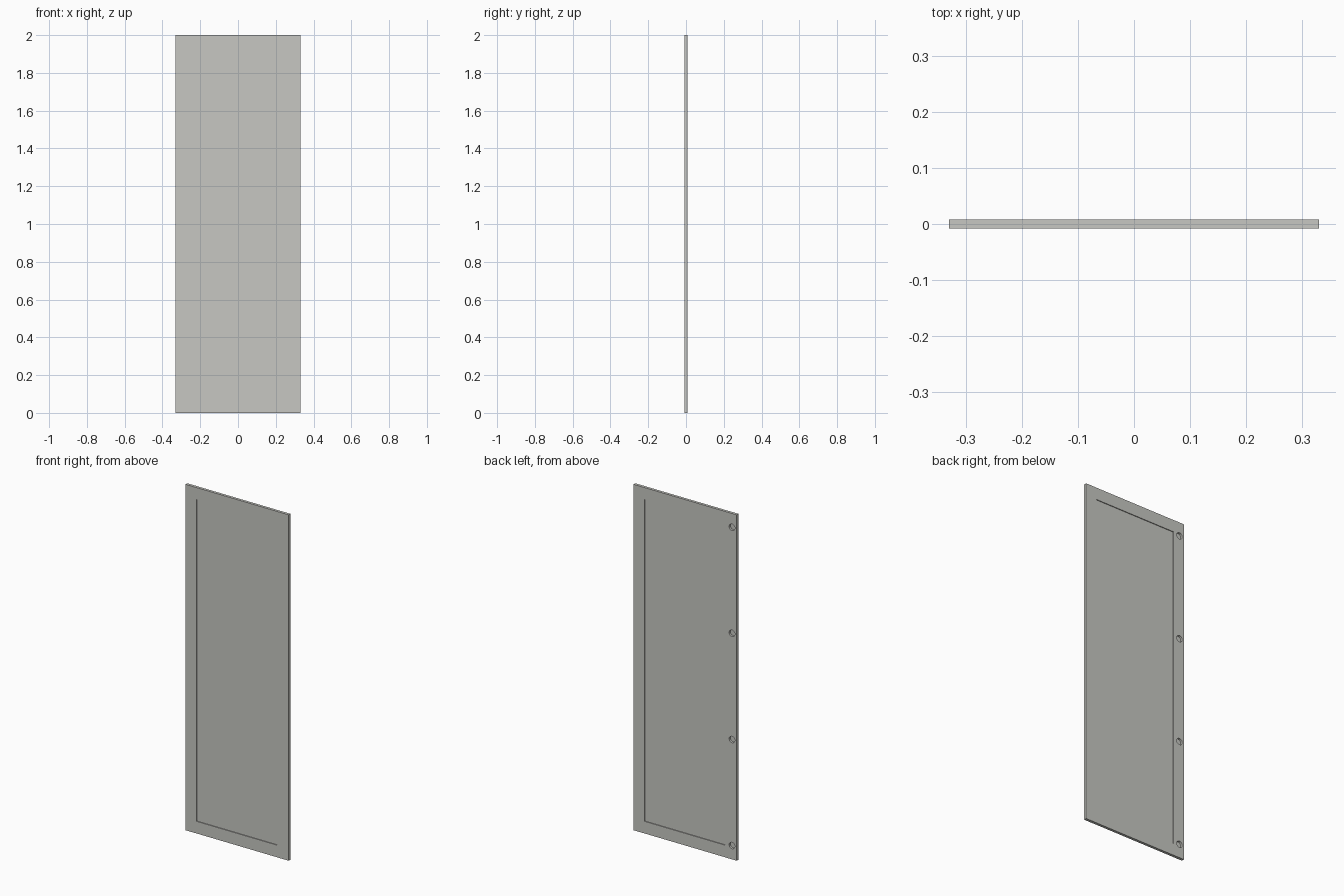
import bpy
import math

if "Cube" in bpy.data.objects:
    bpy.data.objects.remove(bpy.data.objects["Cube"], do_unlink=True)

WIDTH, HEIGHT, THICK = 0.66, 2.0, 0.0165
FRAME = 0.07            # width of stiles and rails
HINGE_X = -0.30
HINGE_Z = [0.08, 0.693, 1.307, 1.92]

paint = bpy.data.materials.new("warm_grey_paint")
paint.use_nodes = True
colour = (0.57, 0.575, 0.54, 1)
paint.diffuse_color = colour
paint.node_tree.nodes["Principled BSDF"].inputs["Base Color"].default_value = colour


def board(name, x, z, width, thick, height):
    bpy.ops.mesh.primitive_cube_add(size=1, location=(x, 0, z))
    ob = bpy.context.object
    ob.name = name
    ob.scale = (width, thick, height)
    bpy.ops.object.transform_apply(location=False, rotation=False, scale=True)
    ob.data.materials.append(paint)
    return ob


def drill(ob, x, z, radius, depth):
    # Blind round hole in the back face
    bpy.ops.mesh.primitive_cylinder_add(
        vertices=32, radius=radius, depth=2 * depth,
        location=(x, THICK / 2, z), rotation=(math.pi / 2, 0, 0))
    cutter = bpy.context.object
    cutter.hide_render = True
    cutter.data.materials.append(paint)
    mod = ob.modifiers.new("hinge_cup", 'BOOLEAN')
    mod.operation = 'DIFFERENCE'
    mod.solver = 'EXACT'
    mod.object = cutter
    bpy.context.view_layer.objects.active = ob
    bpy.ops.object.modifier_apply(modifier=mod.name)
    bpy.data.objects.remove(cutter, do_unlink=True)


# Full-height stiles, the right one drilled for the hinges
stile_x = (WIDTH - FRAME) / 2
left_stile = board("left_stile", stile_x, HEIGHT / 2, FRAME, THICK, HEIGHT)
right_stile = board("right_stile", -stile_x, HEIGHT / 2, FRAME, THICK, HEIGHT)
for z in HINGE_Z:
    drill(right_stile, HINGE_X, z, 0.0185, 0.012)

# Rails between the stiles, a hair thinner so the joints show
inner = WIDTH - 2 * FRAME
for name, z in (("bottom_rail", FRAME / 2), ("top_rail", HEIGHT - FRAME / 2)):
    board(name, 0, z, inner, THICK - 0.0008, FRAME)

# Recessed centre panel
board("centre_panel", 0, HEIGHT / 2, inner, 0.0065, HEIGHT - 2 * FRAME)
